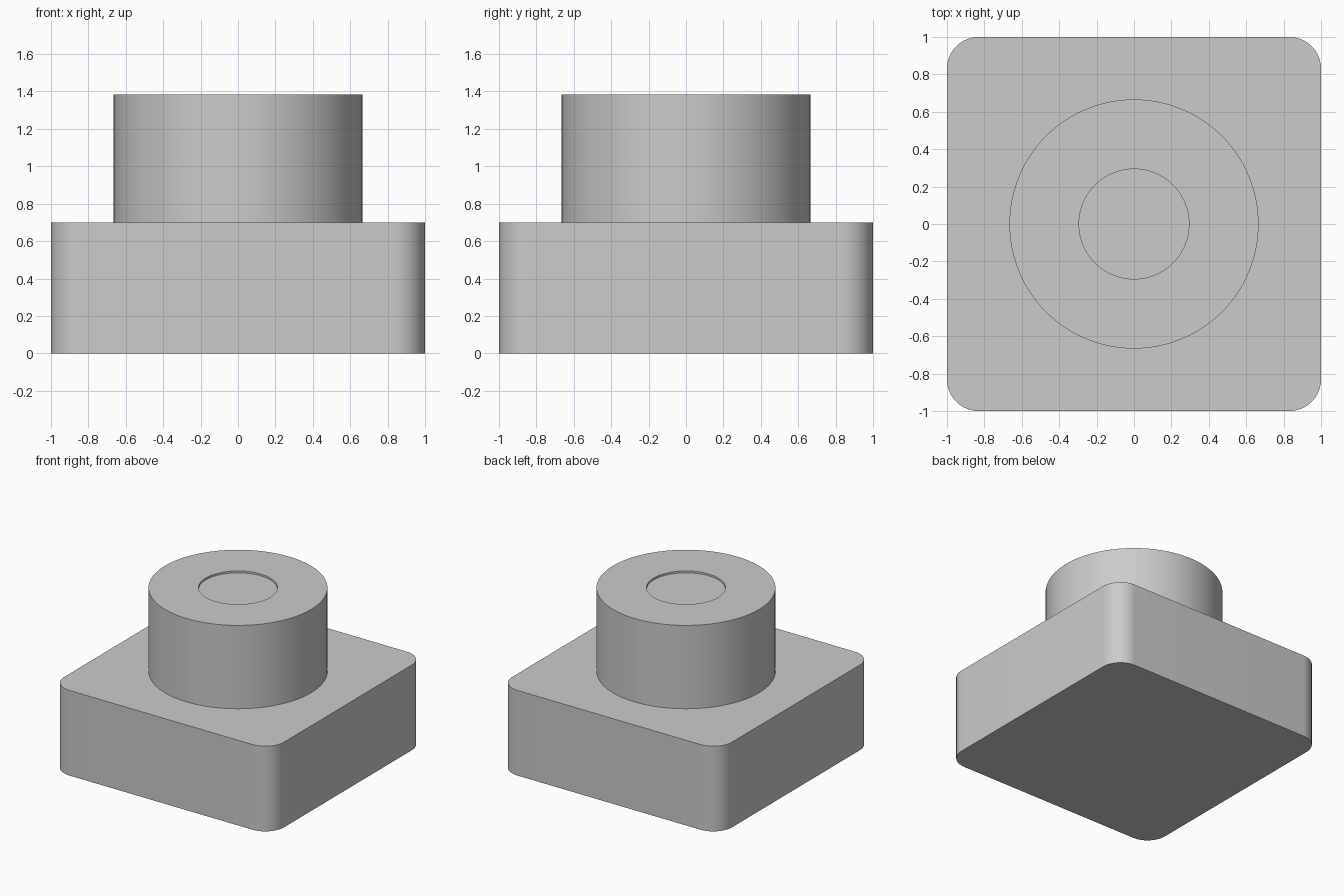
import bpy, bmesh
from math import pi, cos, sin, radians

if "Cube" in bpy.data.objects:
    bpy.data.objects.remove(bpy.data.objects["Cube"])


def finish(name, bm):
    """Turn a bmesh into a smooth-by-angle object."""
    bmesh.ops.recalc_face_normals(bm, faces=bm.faces)
    mesh = bpy.data.meshes.new(name)
    bm.to_mesh(mesh)
    bm.free()
    obj = bpy.data.objects.new(name, mesh)
    bpy.context.collection.objects.link(obj)
    bpy.ops.object.select_all(action='DESELECT')
    obj.select_set(True)
    bpy.context.view_layer.objects.active = obj
    bpy.ops.object.shade_smooth_by_angle(angle=radians(30))
    return obj


def rounded_block(name, half, radius, height, steps=16):
    """Square block with rounded vertical corners, standing on z = 0."""
    bm = bmesh.new()
    ring = []
    for q, (sx, sy) in enumerate([(1, 1), (-1, 1), (-1, -1), (1, -1)]):
        for i in range(steps + 1):
            a = (q + i / steps) * pi / 2
            ring.append(bm.verts.new((sx * (half - radius) + radius * cos(a),
                                      sy * (half - radius) + radius * sin(a), 0)))
    bottom = bm.faces.new(ring)
    top = bmesh.ops.extrude_face_region(bm, geom=[bottom], use_keep_orig=True)
    verts = [g for g in top["geom"] if isinstance(g, bmesh.types.BMVert)]
    bmesh.ops.translate(bm, verts=verts, vec=(0, 0, height))
    return finish(name, bm)


def lathe(name, profile, sides=128):
    """Revolve (radius, z) points round z, capping both ends."""
    bm = bmesh.new()
    rings = [[bm.verts.new((r * cos(2 * pi * i / sides), r * sin(2 * pi * i / sides), z))
              for i in range(sides)] for r, z in profile]
    for a, b in zip(rings, rings[1:]):
        for i in range(sides):
            j = (i + 1) % sides
            bm.faces.new((a[i], a[j], b[j], b[i]))
    bm.faces.new(rings[0])
    bm.faces.new(rings[-1])
    return finish(name, bm)


# Square base with rounded corners
rounded_block("base", 1.0, 0.17, 0.70)

# Round boss with a shallow circular recess in its top
lathe("boss", [(0.666, 0.70), (0.666, 1.385), (0.294, 1.385), (0.294, 1.369)])
